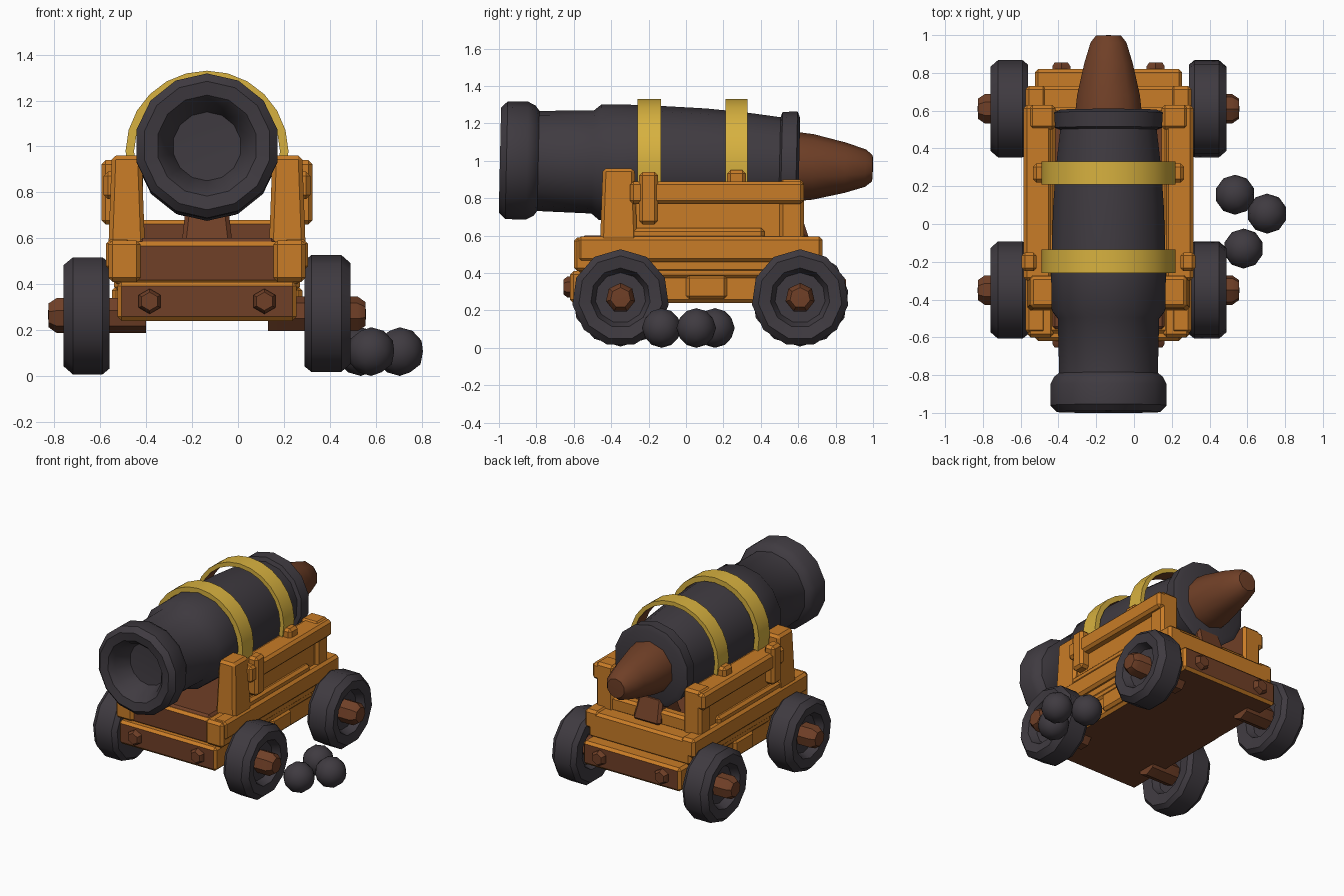
import bpy, bmesh, math
from mathutils import Vector, Matrix

old = bpy.data.objects.get("Cube")
if old:
    bpy.data.objects.remove(old, do_unlink=True)

CX = -0.135  # carriage centre line


def material(name, rgb):
    m = bpy.data.materials.new(name)
    m.use_nodes = True
    m.diffuse_color = (*rgb, 1)
    bsdf = m.node_tree.nodes["Principled BSDF"]
    bsdf.inputs["Base Color"].default_value = (*rgb, 1)
    bsdf.inputs["Roughness"].default_value = 0.9
    return m


IRON = material("dark iron", (0.05, 0.043, 0.052))
ORANGE = material("orange wood", (0.58, 0.2, 0.02))
BROWN = material("brown wood", (0.16, 0.05, 0.02))
GOLD = material("gold", (0.68, 0.44, 0.05))


def finish(name, bm, mats, angle=38):
    bmesh.ops.recalc_face_normals(bm, faces=bm.faces)
    me = bpy.data.meshes.new(name)
    bm.to_mesh(me)
    bm.free()
    ob = bpy.data.objects.new(name, me)
    bpy.context.collection.objects.link(ob)
    for m in mats:
        me.materials.append(m)
    bpy.ops.object.select_all(action="DESELECT")
    ob.select_set(True)
    bpy.context.view_layer.objects.active = ob
    bpy.ops.object.shade_smooth_by_angle(angle=math.radians(angle))
    return ob


def box(name, x, y, z, mat=ORANGE, bevel=0.018, painted=(), top=(0, 0)):
    """Bevelled block; faces looking along a 'painted' direction turn brown."""
    bm = bmesh.new()
    bmesh.ops.create_cube(bm, size=1)
    for v in bm.verts:
        tx, ty = top if v.co.z > 0 else (0, 0)
        sx, sy = math.copysign(1, v.co.x), math.copysign(1, v.co.y)
        v.co = [a[0] + (c + 0.5) * (a[1] - a[0]) for a, c in zip((x, y, z), v.co)]
        v.co.x -= sx * tx
        v.co.y -= sy * ty
    bmesh.ops.bevel(bm, geom=bm.edges[:], offset=bevel, segments=1, affect="EDGES")
    bm.normal_update()
    for f in bm.faces:
        if any(f.normal.dot(Vector(d)) > 0.9 for d in painted):
            f.material_index = 1
    return finish(name, bm, [mat, BROWN], 20)


def lathe(name, profile, n, place, axis, mat, turn=0.5):
    """Revolve (radius, distance) points about an axis through 'place'."""
    bm = bmesh.new()
    rings = []
    for r, t in profile:
        if r == 0:
            rings.append([bm.verts.new((0, 0, t))] * n)
        else:
            angles = [2 * math.pi * (i + turn) / n for i in range(n)]
            rings.append([bm.verts.new((r * math.cos(a), r * math.sin(a), t)) for a in angles])
    for a, b in zip(rings, rings[1:]):
        for i in range(n):
            j = (i + 1) % n
            bm.faces.new(dict.fromkeys((a[i], a[j], b[j], b[i])))
    spin = Vector((0, 0, 1)).rotation_difference(Vector(axis)).to_matrix().to_4x4()
    bm.transform(Matrix.Translation(place) @ spin)
    return finish(name, bm, [mat])


def band(name, y0, y1, z, outer, inner):
    """Half hoop over the barrel, brown underneath."""
    bm = bmesh.new()
    steps, rows = 14, []
    for i in range(steps + 1):
        a = math.radians(-14 + 208 * i / steps)
        rows.append([bm.verts.new((CX + r * math.cos(a), y, z + r * math.sin(a)))
                     for r, y in ((outer, y0), (outer, y1), (inner, y1), (inner, y0))])
    for a, b in zip(rows, rows[1:]):
        for k in range(4):
            f = bm.faces.new((a[k], a[(k + 1) % 4], b[(k + 1) % 4], b[k]))
            f.material_index = 1 if k == 2 else 0
    bm.faces.new(rows[0])
    bm.faces.new(rows[-1])
    return finish(name, bm, [GOLD, BROWN])


# Barrel with dished muzzle, stepped body and rear flange
barrel = [(0, -0.82), (0.15, -0.83), (0.19, -0.95), (0.22, -0.985), (0.28, -0.995),
          (0.315, -0.96), (0.315, -0.85), (0.295, -0.81), (0.268, -0.79), (0.275, -0.5),
          (0.308, -0.46), (0.312, -0.25), (0.3, 0.1), (0.285, 0.3), (0.262, 0.5),
          (0.29, 0.51), (0.295, 0.59), (0.26, 0.605), (0, 0.605)]
axis = (0, 1, -0.022)
lathe("barrel", barrel, 14, (CX, 0, 0.982), axis, IRON)

# Tapered wooden plug at the breech
plug = [(0, 0.59), (0.185, 0.59), (0.175, 0.68), (0.135, 0.85), (0.1, 0.96), (0.07, 0.997), (0, 1.0)]
lathe("breech_plug", plug, 10, (CX, 0, 0.982), axis, BROWN)

# Gold hoops
band("front_band", -0.26, -0.135, 0.975, 0.355, 0.318)
band("rear_band", 0.21, 0.33, 0.975, 0.355, 0.325)

# Carriage base and deck
box("base", (CX - 0.39, CX + 0.39), (-0.62, 0.82), (0.24, 0.41),
    painted=[(0, -1, 0), (0, 1, 0), (0, 0, -1)])
box("deck", (CX - 0.41, CX + 0.41), (-0.58, 0.73), (0.40, 0.585), painted=[(0, -1, 0)])
box("deck_floor", (CX - 0.3, CX + 0.3), (-0.56, 0.56), (0.5, 0.6), BROWN)
box("rear_board", (CX - 0.32, CX + 0.32), (0.54, 0.62), (0.57, 0.68), painted=[(0, -1, 0)])
box("breech_wedge", (CX - 0.11, CX + 0.11), (0.38, 0.66), (0.58, 0.76), BROWN, top=(0.02, 0.06))

# Cheeks, rails, posts and trim, repeated on both sides
for side, s in (("left", 1), ("right", -1)):
    def span(a, b):
        return sorted((CX + s * a, CX + s * b))
    inward = [(-s, 0, 0)]
    box(side + "_cheek", span(0.28, 0.395), (-0.43, 0.62), (0.56, 0.88), painted=inward)
    box(side + "_rail", span(0.3, 0.45), (-0.3, 0.63), (0.77, 0.89), painted=inward)
    box(side + "_front_post", span(0.27, 0.43), (-0.46, -0.26), (0.55, 0.96),
        painted=inward, top=(0.015, 0.015))
    box(side + "_rear_post", span(0.28, 0.42), (0.5, 0.63), (0.56, 0.9), painted=inward)
    box(side + "_strap", span(0.38, 0.46), (-0.25, -0.15), (0.66, 0.94))
    box(side + "_rear_strap", span(0.3, 0.4), (0.22, 0.32), (0.86, 0.95))
    box(side + "_sill", span(0.33, 0.44), (-0.58, 0.73), (0.46, 0.595))
    box(side + "_sill_step", span(0.33, 0.425), (-0.3, 0.42), (0.58, 0.64))
    box(side + "_front_corner", span(0.29, 0.43), (-0.6, -0.44), (0.41, 0.59))
    box(side + "_plate", span(0.36, 0.415), (0.0, 0.22), (0.26, 0.39))
    box(side + "_brace", span(0.36, 0.405), (-0.2, 0.48), (0.37, 0.45))

    # Wheels with recessed faces, hubs and axle stubs
    rim = [(0, 0.03), (0.135, 0.035), (0.16, 0.09), (0.225, 0.1), (0.26, 0.06),
           (0.26, -0.07), (0.235, -0.1), (0.15, -0.09), (0.13, -0.04), (0, -0.04)]
    hub = [(0, -0.26), (0.08, -0.26), (0.08, 0.13), (0.055, 0.165), (0, 0.168)]
    for end, y in (("front", -0.35), ("rear", 0.61)):
        place = (CX + s * 0.525, y, 0.267)
        lathe(f"{side}_{end}_wheel", rim, 11, place, (s, 0, 0), IRON)
        lathe(f"{side}_{end}_hub", hub, 7, place, (s, 0, 0), BROWN)

    # Bolts on the front and rear planks
    bolt = [(0, -0.03), (0.055, -0.03), (0.055, 0.015), (0.04, 0.035), (0, 0.035)]
    for end, y, d in (("front", -0.62, -1), ("rear", 0.82, 1)):
        lathe(f"{side}_{end}_bolt", bolt, 6, (CX + s * 0.25, y, 0.325), (0, d, 0), BROWN)

# Cannonballs
for i, (x, y) in enumerate([(0.535, 0.155), (0.705, 0.055), (0.58, -0.13)]):
    bm = bmesh.new()
    bmesh.ops.create_icosphere(bm, subdivisions=2, radius=0.106,
                               matrix=Matrix.Translation((x, y, 0.106)))
    finish(f"cannonball_{i + 1}", bm, [IRON])
